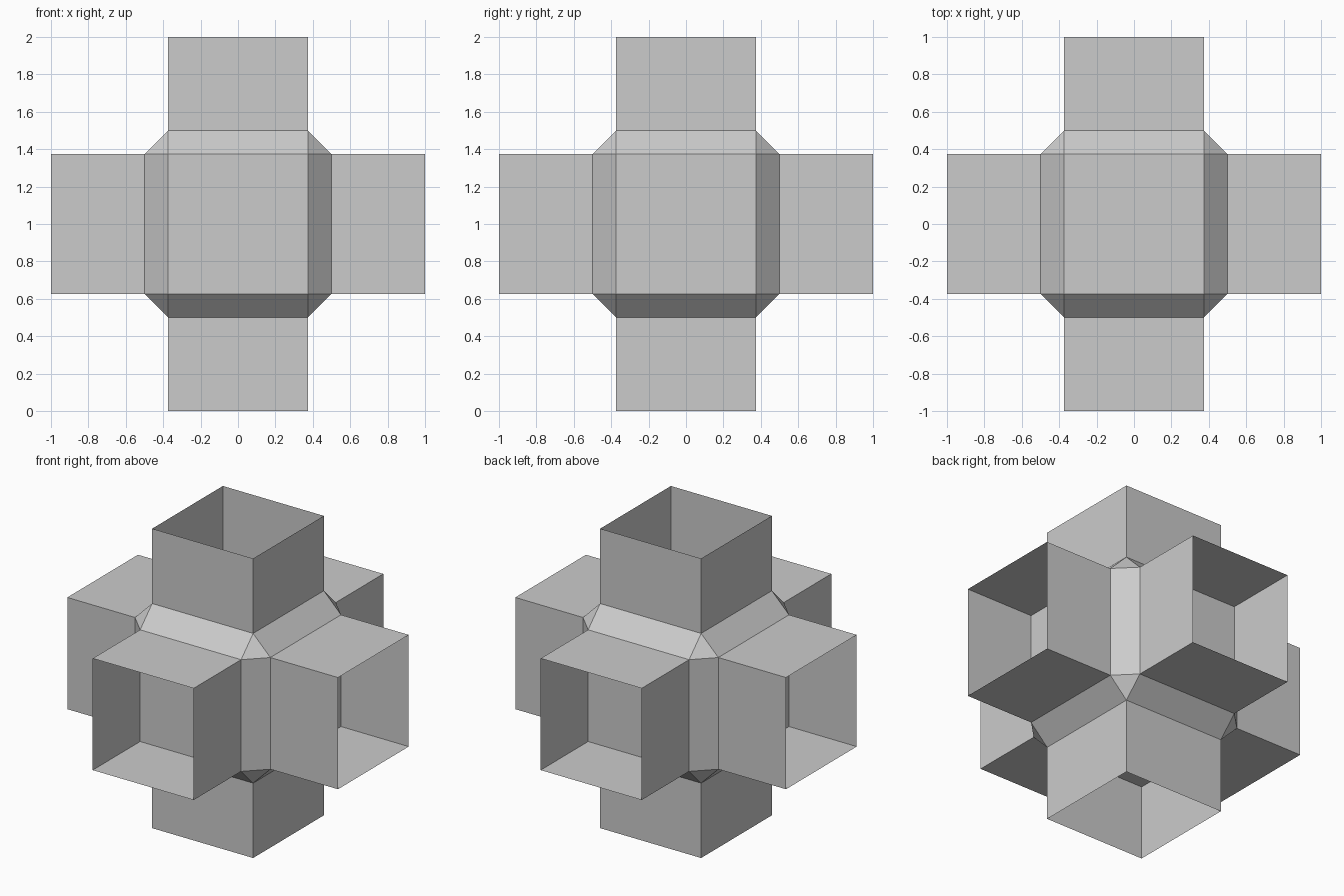
import bpy, bmesh, math
from mathutils import Matrix, Vector

if "Cube" in bpy.data.objects:
    bpy.data.objects.remove(bpy.data.objects["Cube"])

HALF = 0.373      # half width of each square sleeve
CORE = 0.5        # half size of the core block
REACH = 1.0       # distance from centre to sleeve mouth
CENTRE = Vector((0, 0, 1))


def add_object(name, bm):
    mesh = bpy.data.meshes.new(name)
    bm.to_mesh(mesh)
    bm.free()
    obj = bpy.data.objects.new(name, mesh)
    obj.location = CENTRE
    bpy.context.collection.objects.link(obj)
    return obj


# Core: cube with flat chamfered edges and triangular corners
bm = bmesh.new()
bmesh.ops.create_cube(bm, size=2 * CORE)
bmesh.ops.bevel(bm, geom=bm.edges[:], offset=CORE - HALF,
                offset_type='OFFSET', segments=1, affect='EDGES')
add_object("core", bm)


# Sleeves: thin open square tubes standing on each core face
def sleeve(name, direction):
    bm = bmesh.new()
    turn = Vector(direction).to_track_quat('Z', 'Y').to_matrix().to_4x4()
    place = (turn @ Matrix.Translation((0, 0, (CORE + REACH) / 2))
             @ Matrix.Rotation(math.radians(45), 4, 'Z'))
    radius = HALF * math.sqrt(2)
    bmesh.ops.create_cone(bm, cap_ends=False, segments=4, radius1=radius,
                          radius2=radius, depth=REACH - CORE, matrix=place)
    add_object(name, bm)


for name, direction in {
    "right": (1, 0, 0), "left": (-1, 0, 0),
    "back": (0, 1, 0), "front": (0, -1, 0),
    "top": (0, 0, 1), "bottom": (0, 0, -1),
}.items():
    sleeve(name + "_sleeve", direction)
